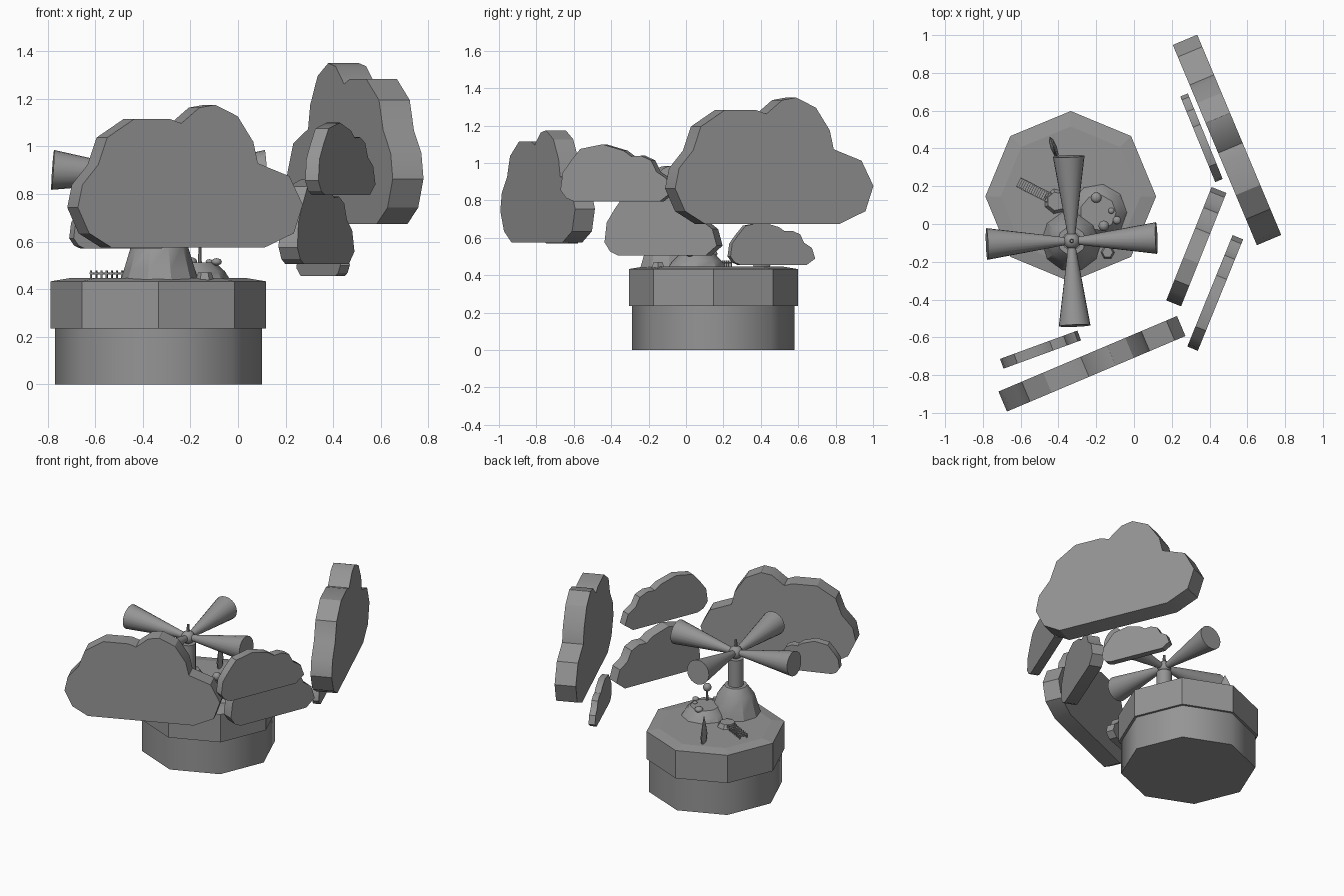
import bpy, bmesh, math
from mathutils import Vector, Matrix

old = bpy.data.objects.get("Cube")
if old:
    bpy.data.objects.remove(old, do_unlink=True)

clay = bpy.data.materials.new("Clay grey")
clay.use_nodes = True
GREY = (0.3, 0.3, 0.3, 1)
clay.diffuse_color = GREY
clay.node_tree.nodes["Principled BSDF"].inputs["Base Color"].default_value = GREY


def make(name, bm, angle=30):
    bmesh.ops.recalc_face_normals(bm, faces=bm.faces[:])
    mesh = bpy.data.meshes.new(name)
    bm.to_mesh(mesh)
    bm.free()
    mesh.materials.append(clay)
    obj = bpy.data.objects.new(name, mesh)
    bpy.context.collection.objects.link(obj)
    bpy.ops.object.select_all(action='DESELECT')
    obj.select_set(True)
    bpy.context.view_layer.objects.active = obj
    bpy.ops.object.shade_smooth_by_angle(angle=math.radians(angle))
    return obj


def turned(name, center, profile, sides, angle=30, matrix=None):
    """Lathe a list of (radius, height) rings and cap both ends."""
    bm = bmesh.new()
    rings = []
    for r, z in profile:
        rings.append([bm.verts.new((r * math.cos(math.tau * i / sides),
                                    r * math.sin(math.tau * i / sides), z))
                      for i in range(sides)])
    for a, b in zip(rings, rings[1:]):
        for i in range(sides):
            j = (i + 1) % sides
            bm.faces.new((a[i], a[j], b[j], b[i]))
    bm.faces.new(rings[0][::-1])
    bm.faces.new(rings[-1])
    if matrix:
        bm.transform(matrix)
    bm.transform(Matrix.Translation(center))
    return make(name, bm, angle)


def ball(name, center, size):
    bm = bmesh.new()
    bmesh.ops.create_uvsphere(bm, u_segments=12, v_segments=8, radius=1)
    bm.transform(Matrix.Translation(center) @ Matrix.Diagonal((*size, 1)))
    return make(name, bm, 60)


def cloud(name, start, end, thick, z0, z1, outline):
    """Stand an outline up between two ground points and extrude it."""
    a, b = Vector((*start, 0)), Vector((*end, 0))
    along = b - a
    side = Vector((-along.y, along.x, 0)).normalized() * thick / 2
    bm = bmesh.new()
    front, back = [], []
    for u, v in outline:
        p = a + along * u + Vector((0, 0, z0 + (z1 - z0) * v))
        front.append(bm.verts.new(p - side))
        back.append(bm.verts.new(p + side))
    bm.faces.new(front)
    bm.faces.new(back[::-1])
    n = len(front)
    for i in range(n):
        j = (i + 1) % n
        bm.faces.new((front[i], back[i], back[j], front[j]))
    return make(name, bm)


# Stepped octagonal island
ISLE = (-0.335, 0.146, 0)
turned("island_base", ISLE, [(0.435, 0), (0.435, 0.235)], 8, 50)
turned("island_top", ISLE,
       [(0.452, 0.235), (0.452, 0.433), (0.37, 0.447)], 8, 5)

# Tower with a bell-shaped foot
HUB = Vector((-0.33, -0.09, 0.87))
turned("tower_foot", (HUB.x, HUB.y, 0),
       [(0.165, 0.43), (0.15, 0.48), (0.12, 0.58), (0.075, 0.64)], 10)
turned("tower_shaft", (HUB.x, HUB.y, 0), [(0.05, 0.63), (0.05, 0.83)], 16)
ball("rotor_hub", HUB, (0.045, 0.045, 0.045))
turned("rotor_pin", HUB, [(0.012, 0.03), (0.008, 0.09)], 8)

# Four flared rotor blades, lying flat and lifted a little
for i in range(4):
    turn = (Matrix.Rotation(math.radians(2 + 90 * i), 4, 'Z')
            @ Matrix.Rotation(math.radians(86), 4, 'Y'))
    turned(f"rotor_blade_{i + 1}", HUB, [(0.02, 0.03), (0.084, 0.45)], 20, 40, turn)

# Rocky mounds beside the tower
turned("large_mound", (-0.19, 0.06, 0),
       [(0.16, 0.435), (0.135, 0.475), (0.095, 0.513)], 9)
turned("small_mound", (-0.41, 0.12, 0), [(0.075, 0.435), (0.05, 0.475)], 7)
turned("front_rock", (-0.14, -0.15, 0), [(0.04, 0.435), (0.028, 0.47)], 6)
for i, (x, y, r) in enumerate([(-0.2, 0.14, 0.028), (-0.09, 0.02, 0.022),
                               (-0.12, 0.07, 0.016)]):
    ball(f"pebble_{i + 1}", (x, y, 0.515), (r, r, r * 0.7))

# Little round tree
turned("tree_trunk", (-0.16, -0.01, 0), [(0.008, 0.5), (0.006, 0.6)], 8)
ball("tree_crown", (-0.16, -0.01, 0.605), (0.028, 0.028, 0.028))

# Pointed sail at the back
leaf = Matrix.Rotation(math.radians(-70), 4, 'Z') @ Matrix.Diagonal((1, 0.28, 1, 1))
turned("sail", (-0.425, 0.405, 0),
       [(0.045, 0.44), (0.06, 0.49), (0.035, 0.56), (0.004, 0.625)], 8, 40, leaf)

# Slatted walkway on short posts
place = Matrix.Translation((-0.53, 0.18, 0.465)) @ Matrix.Rotation(math.radians(-27), 4, 'Z')


def box(bm, center, size):
    bmesh.ops.create_cube(bm, size=1, matrix=place @ Matrix.Translation(center)
                          @ Matrix.Diagonal((*size, 1)))


bm = bmesh.new()
for side in (-0.025, 0.025):
    box(bm, (0, side, 0), (0.18, 0.006, 0.006))
    for i in range(8):
        box(bm, (-0.085 + i * 0.0243, side, -0.004), (0.006, 0.006, 0.034))
for i in range(8):
    box(bm, (-0.085 + i * 0.0243, 0, 0.002), (0.014, 0.056, 0.005))
make("walkway", bm)

# Clouds: a tall two-lobed outline and a lower domed one
TALL = [(.15, 0), (.83, 0), (.96, .1), (1, .3), (.94, .5), (.8, .59), (.78, .74),
        (.71, .92), (.61, 1), (.54, .98), (.46, .87), (.41, .9), (.25, .9), (.13, .77),
        (.09, .58), (.02, .44), (0, .28), (.05, .1)]
LOW = [(.12, 0), (.9, 0), (1, .15), (.96, .4), (.87, .52), (.82, .72), (.73, .8),
       (.64, .79), (.57, .89), (.38, 1), (.18, .92), (.09, .7), (.02, .5), (0, .2),
       (.05, .06)]
cloud("front_cloud", (-0.695, -0.94), (0.25, -0.54), 0.115, 0.575, 1.175, TALL)
cloud("back_cloud", (0.715, -0.085), (0.27, 0.975), 0.14, 0.675, 1.35, TALL)
cloud("side_cloud_upper", (0.31, -0.66), (0.55, -0.07), 0.06, 0.795, 1.1, LOW)
cloud("side_cloud_lower", (0.21, -0.42), (0.45, 0.18), 0.085, 0.505, 0.86, LOW)
cloud("back_cloud_small", (0.45, 0.23), (0.265, 0.683), 0.043, 0.455, 0.683, LOW)
cloud("front_cloud_small", (-0.70, -0.74), (-0.29, -0.59), 0.055, 0.57, 0.79, LOW)
